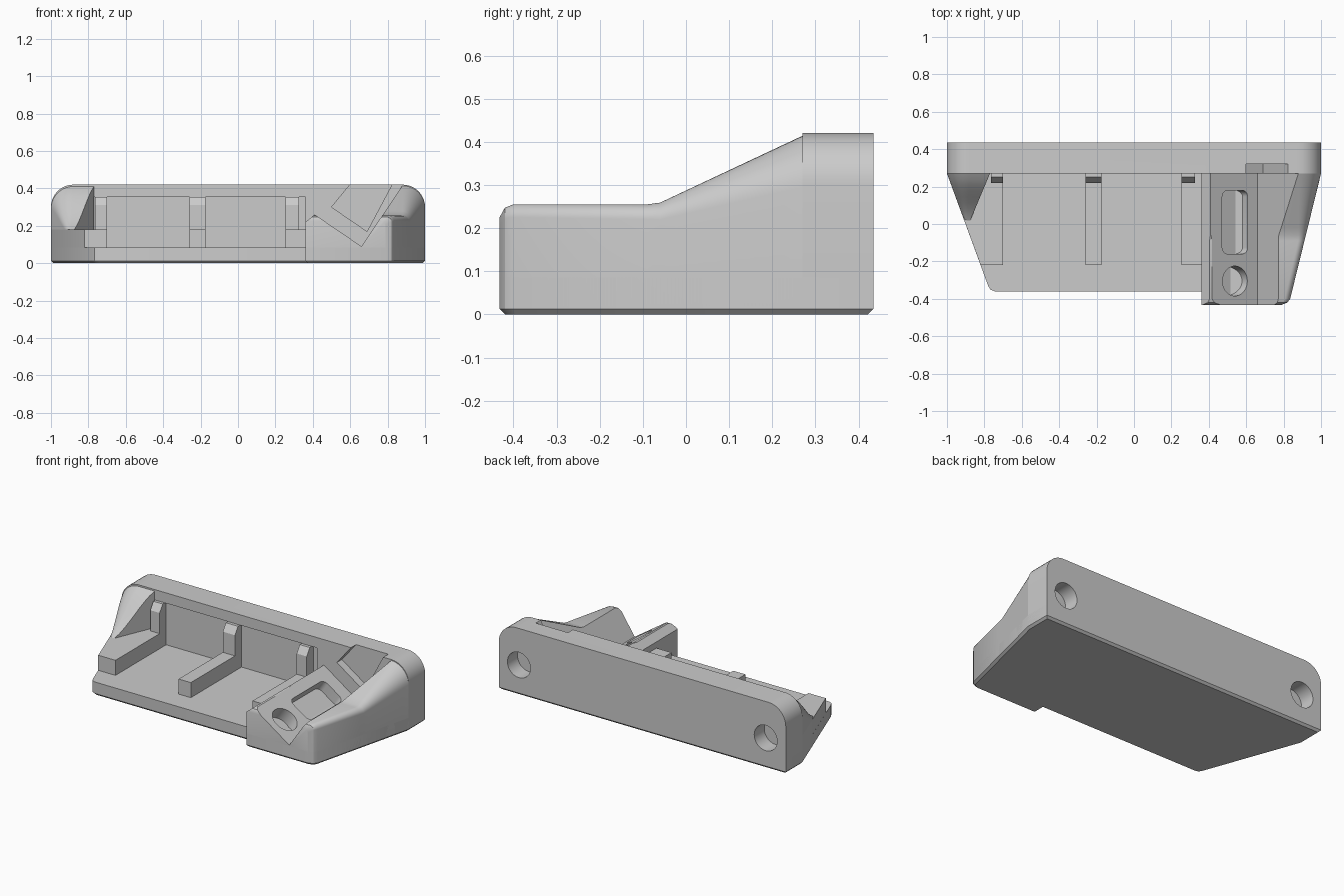
import bpy, bmesh, math
from mathutils import Matrix, Vector

if "Cube" in bpy.data.objects:
    bpy.data.objects.remove(bpy.data.objects["Cube"], do_unlink=True)

GREY = (0.6, 0.6, 0.6, 1)
mat = bpy.data.materials.new("grey plastic")
mat.use_nodes = True
mat.diffuse_color = GREY
mat.node_tree.nodes["Principled BSDF"].inputs["Base Color"].default_value = GREY


def finish(name, bm):
    bmesh.ops.recalc_face_normals(bm, faces=bm.faces[:])
    me = bpy.data.meshes.new(name)
    bm.to_mesh(me)
    bm.free()
    me.materials.append(mat)
    ob = bpy.data.objects.new(name, me)
    bpy.context.collection.objects.link(ob)
    return ob


def loft(name, rings):
    """Skin closed rings of equal length and cap the ends."""
    bm = bmesh.new()
    vs = [[bm.verts.new(p) for p in r] for r in rings]
    n = len(vs[0])
    for a, b in zip(vs, vs[1:]):
        for i in range(n):
            j = (i + 1) % n
            bm.faces.new((a[i], a[j], b[j], b[i]))
    bm.faces.new(vs[0])
    bm.faces.new(vs[-1][::-1])
    return finish(name, bm)


def prism(name, pts, lo, hi, axis):
    """Extrude a 2D outline along x, y or z."""
    place = {"x": lambda p, t: (t, p[0], p[1]),
             "y": lambda p, t: (p[0], t, p[1]),
             "z": lambda p, t: (p[0], p[1], t)}[axis]
    return loft(name, [[place(p, t) for p in pts] for t in (lo, hi)])


def cylinder(name, radius, depth, matrix):
    bm = bmesh.new()
    bmesh.ops.create_cone(bm, cap_ends=True, segments=40, radius1=radius,
                          radius2=radius, depth=depth, matrix=matrix)
    return finish(name, bm)


def cut(ob, cutters):
    for c in cutters:
        m = ob.modifiers.new("cut", "BOOLEAN")
        m.operation = "DIFFERENCE"
        m.solver = "EXACT"
        m.object = c
    bpy.context.view_layer.update()
    dg = bpy.context.evaluated_depsgraph_get()
    me = bpy.data.meshes.new_from_object(ob.evaluated_get(dg))
    ob.modifiers.clear()
    ob.data = me
    for c in cutters:
        bpy.data.objects.remove(c, do_unlink=True)


def arc(cx, cz, r, a0, a1, n=10):
    return [(cx + r * math.cos(math.radians(a0 + (a1 - a0) * i / n)),
             cz + r * math.sin(math.radians(a0 + (a1 - a0) * i / n))) for i in range(n + 1)]


def shoulder(name, side, stations):
    """Side wall with a rounded upper outer edge; stations are y, inner, outer, height, radius."""
    rings = []
    for y, xi, xo, h, r in stations:
        sec = [(xi, 0.02), (xo, 0.02)] + arc(xo - r, h - r, r, 0, 90) + [(xi, h)]
        rings.append([(side * x, y, z) for x, z in sec])
    return loft(name, rings)


# Base plate with a chamfered bottom edge
outline = [(-1, .435), (1, .435), (1, .27), (.835, -.40), (.82, -.42), (.79, -.432), (.36, -.432),
           (.36, -.36), (-.745, -.36), (-.768, -.35), (-.78, -.33), (-1, .27)]
base = prism("base_plate", outline, 0, .085, "z")
bm = bmesh.new()
bm.from_mesh(base.data)
rim = [e for e in bm.edges if all(v.co.z < .001 for v in e.verts)]
bmesh.ops.bevel(bm, geom=rim, offset=.013, segments=1, affect="EDGES")
bm.to_mesh(base.data)
bm.free()

# Back wall with rounded top corners, screw holes, tray recess and cable notch
R = .12
profile = [(-1, .013), (1, .013)] + arc(1 - R, .42 - R, R, 0, 90) + arc(R - 1, .42 - R, R, 90, 180)
wall = prism("back_wall", profile, .27, .422, "y")
back = prism("back_wall_rear", profile, .422, .435, "y")
bpy.data.objects.remove(back, do_unlink=True)
for v in wall.data.vertices:
    if v.co.y > .4:
        v.co.y = .435
turn = Matrix.Rotation(math.pi / 2, 4, "X")
holes = [cylinder("hole_cutter", .08, .2, Matrix.Translation((s * .86, .435, .19)) @ turn)
         for s in (-1, 1)]
recess = prism("recess_cutter", [(-.77, .05), (.36, .05), (.36, .355), (-.77, .355)], .2, .285, "y")
notch = prism("notch_cutter", [(.50, .30), (.69, .17), (.85, .47), (.64, .47)], .2, .32, "y")
cut(wall, holes + [recess, notch])

# Right block: swept side wall with a tilted channel
edge = lambda y: 1 - (.27 - y) * .165 / .67
stations = [(-.432, .36, .79, .225, .02), (-.42, .36, .82, .247, .025), (-.40, .36, .835, .255, .03),
            (-.09, .36, edge(-.09), .255, .035)]
for i in range(9):
    t = i / 8
    y = -.06 + .33 * t
    stations.append((y, .36, edge(y), .259 + .155 * t, .04 + .08 * t))
block = shoulder("right_block", 1, stations)
channel = prism("channel_cutter", [(.30, .17), (.41, .26), (.66, .09), (.93, .49), (.30, .60)],
                -.6, .4, "y")
tilt = Matrix.Rotation(math.atan2(.17, .25), 4, "Y")


def on_floor(y):
    return Matrix.Translation((.54, y, .172)) @ tilt


# Rounded pocket and screw hole in the channel floor
bm = bmesh.new()
bmesh.ops.create_cube(bm, size=1, matrix=Matrix.Diagonal((.165, .34, .14, 1)))
corners = [e for e in bm.edges if abs(e.verts[0].co.z - e.verts[1].co.z) > .1]
bmesh.ops.bevel(bm, geom=corners, offset=.035, segments=6, profile=.5, affect="EDGES")
bmesh.ops.transform(bm, matrix=on_floor(.01), verts=bm.verts[:])
pocket = finish("pocket_cutter", bm)
bore = cylinder("bore_cutter", .08, .17, on_floor(-.305))
cut(block, [channel, pocket, bore])

# Left gusset, narrowing as it slopes down towards the front
gusset = []
for i in range(9):
    t = i / 8
    s = t * t * (3 - 2 * t) * .4 + t * .6
    gusset.append((.02 + .25 * t, .875 - .105 * t, .908 + .092 * t, .18 + .23 * s, .015 + .105 * t))
shoulder("left_gusset", -1, gusset)

# Left ledge that follows the slanted side
prism("left_ledge", [(-.82, -.22), (-.70, -.22), (-.70, .28), (-1, .28), (-1, .27)], .08, .18, "z")

# Support ribs with upright posts against the wall
post = [(.20, .08), (.22, .31), (.25, .355), (.30, .355), (.30, .08)]
post[0] = (.22, .08)
rail = [(-.22, .08), (-.22, .18), (.28, .18), (.28, .08)]
for name, x0, x1, r0, r1 in (("left", -.765, -.70, -.765, -.70),
                             ("middle", -.26, -.175, -.26, -.175),
                             ("right", .255, .325, .255, .37)):
    prism(name + "_post", post, x0, x1, "x")
    prism(name + "_rib", rail, r0, r1, "x")

# Smooth rounded surfaces, keep hard edges
for ob in bpy.context.scene.objects:
    ob.select_set(ob.type == "MESH")
bpy.context.view_layer.objects.active = base
bpy.ops.object.shade_smooth_by_angle(angle=math.radians(30))
